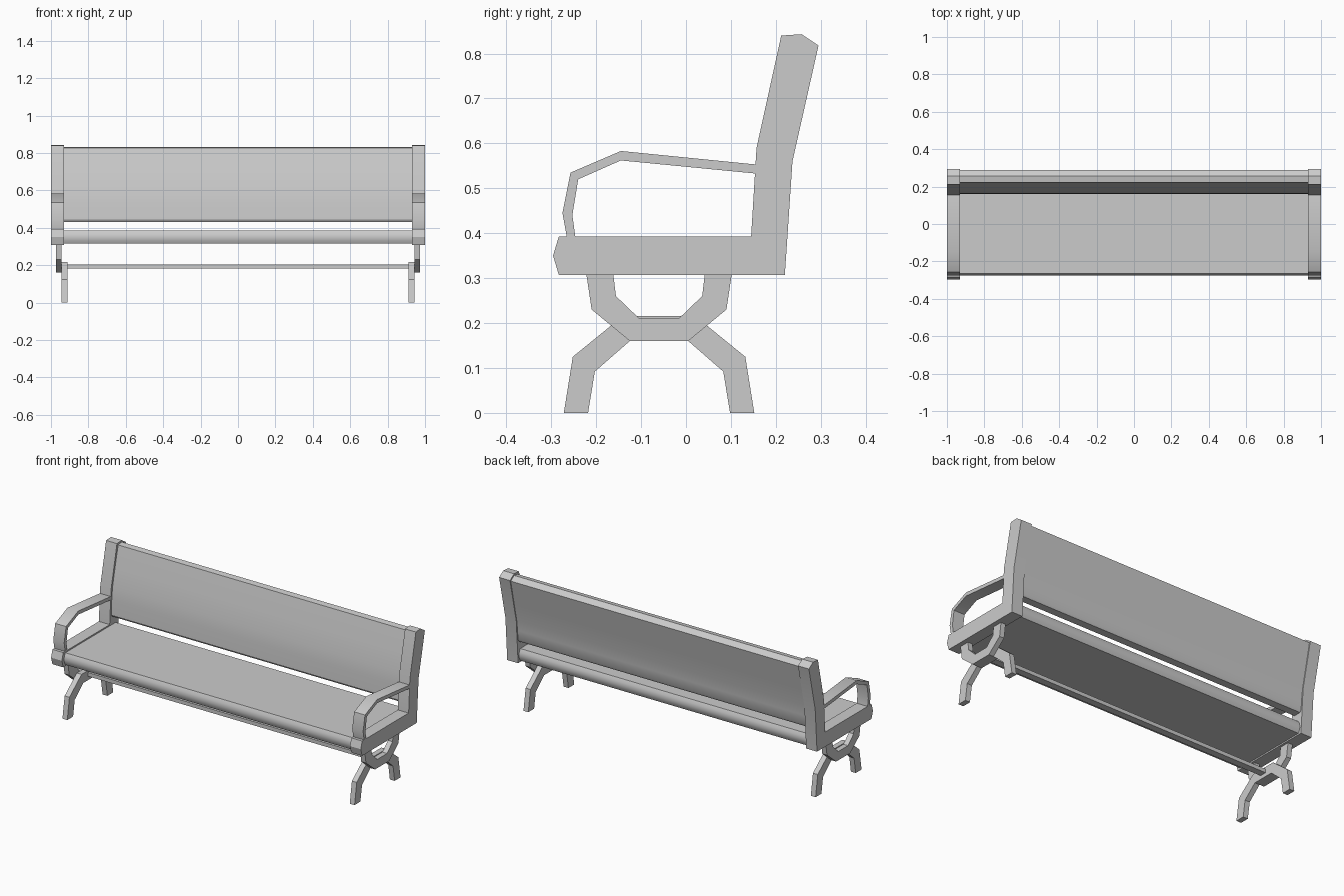
import bpy
import bmesh
import math

cube = bpy.data.objects.get("Cube")
if cube:
    bpy.data.objects.remove(cube, do_unlink=True)

grey = bpy.data.materials.new("plain_grey")
grey.use_nodes = True
COLOUR = (0.6, 0.6, 0.6, 1)
grey.diffuse_color = COLOUR
grey.node_tree.nodes["Principled BSDF"].inputs["Base Color"].default_value = COLOUR


def extrude_profile(name, points, x0, x1):
    """Solid made by sweeping a (y, z) outline from x0 to x1."""
    bm = bmesh.new()
    face = bm.faces.new([bm.verts.new((x0, y, z)) for y, z in points])
    moved = bmesh.ops.extrude_face_region(bm, geom=[face])["geom"]
    verts = [v for v in moved if isinstance(v, bmesh.types.BMVert)]
    bmesh.ops.translate(bm, verts=verts, vec=(x1 - x0, 0, 0))
    bmesh.ops.recalc_face_normals(bm, faces=bm.faces[:])
    mesh = bpy.data.meshes.new(name)
    bm.to_mesh(mesh)
    bm.free()
    mesh.materials.append(grey)
    obj = bpy.data.objects.new(name, mesh)
    bpy.context.collection.objects.link(obj)
    bpy.ops.object.select_all(action="DESELECT")
    obj.select_set(True)
    bpy.context.view_layer.objects.active = obj
    bpy.ops.object.shade_smooth_by_angle(angle=math.radians(32))
    return obj


def both_ends(name, points, x0, x1):
    extrude_profile("left_" + name, points, x0, x1)
    extrude_profile("right_" + name, points, -x1, -x0)


def symmetric(half, centre):
    """Complete a half outline by mirroring it in y about the centre."""
    return half + [(2 * centre - y, z) for y, z in reversed(half)]


# L-shaped end frame: seat rail and back post
both_ends("end_frame", [
    (-0.283, 0.393), (0.145, 0.393), (0.157, 0.59), (0.212, 0.84),
    (0.257, 0.843), (0.295, 0.818), (0.237, 0.56), (0.22, 0.307),
    (-0.283, 0.307), (-0.296, 0.35)], 0.93, 1.0)

# Bent armrest
both_ends("armrest", [
    (-0.265, 0.39), (-0.275, 0.445), (-0.257, 0.535), (-0.145, 0.583),
    (0.156, 0.553), (0.154, 0.533), (-0.145, 0.562), (-0.24, 0.52),
    (-0.253, 0.44), (-0.246, 0.39)], 0.93, 1.0)

# Seat cradle, and the arched legs beside it
MID = -0.06
cradle_out = symmetric([(-0.222, 0.31), (-0.21, 0.23), (-0.125, 0.16)], MID)
cradle_in = symmetric([(-0.162, 0.31), (-0.156, 0.26), (-0.105, 0.211)], MID)
both_ends("seat_cradle", cradle_out + cradle_in[::-1], 0.943, 0.973)

arch_out = symmetric([(-0.272, 0), (-0.252, 0.125), (-0.14, 0.216)], MID)
arch_in = symmetric([(-0.218, 0), (-0.203, 0.092), (-0.125, 0.16)], MID)
both_ends("leg_arch", arch_out + arch_in[::-1], 0.912, 0.943)

# Long parts joining the two ends
extrude_profile("seat", [
    (-0.264, 0.385), (-0.273, 0.368), (-0.276, 0.35), (-0.273, 0.332),
    (-0.264, 0.315), (0.2, 0.315), (0.209, 0.332), (0.212, 0.35),
    (0.209, 0.368), (0.2, 0.385)], -0.93, 0.93)
extrude_profile("backrest", [
    (0.168, 0.432), (0.16, 0.445), (0.164, 0.53), (0.171, 0.6), (0.195, 0.71),
    (0.223, 0.828), (0.256, 0.833), (0.288, 0.812), (0.257, 0.67),
    (0.232, 0.56), (0.225, 0.5), (0.221, 0.445), (0.213, 0.432)], -0.93, 0.93)
extrude_profile("stretcher_bar", [
    (-0.08, 0.182), (-0.04, 0.182), (-0.04, 0.204), (-0.08, 0.204)], -0.912, 0.912)
